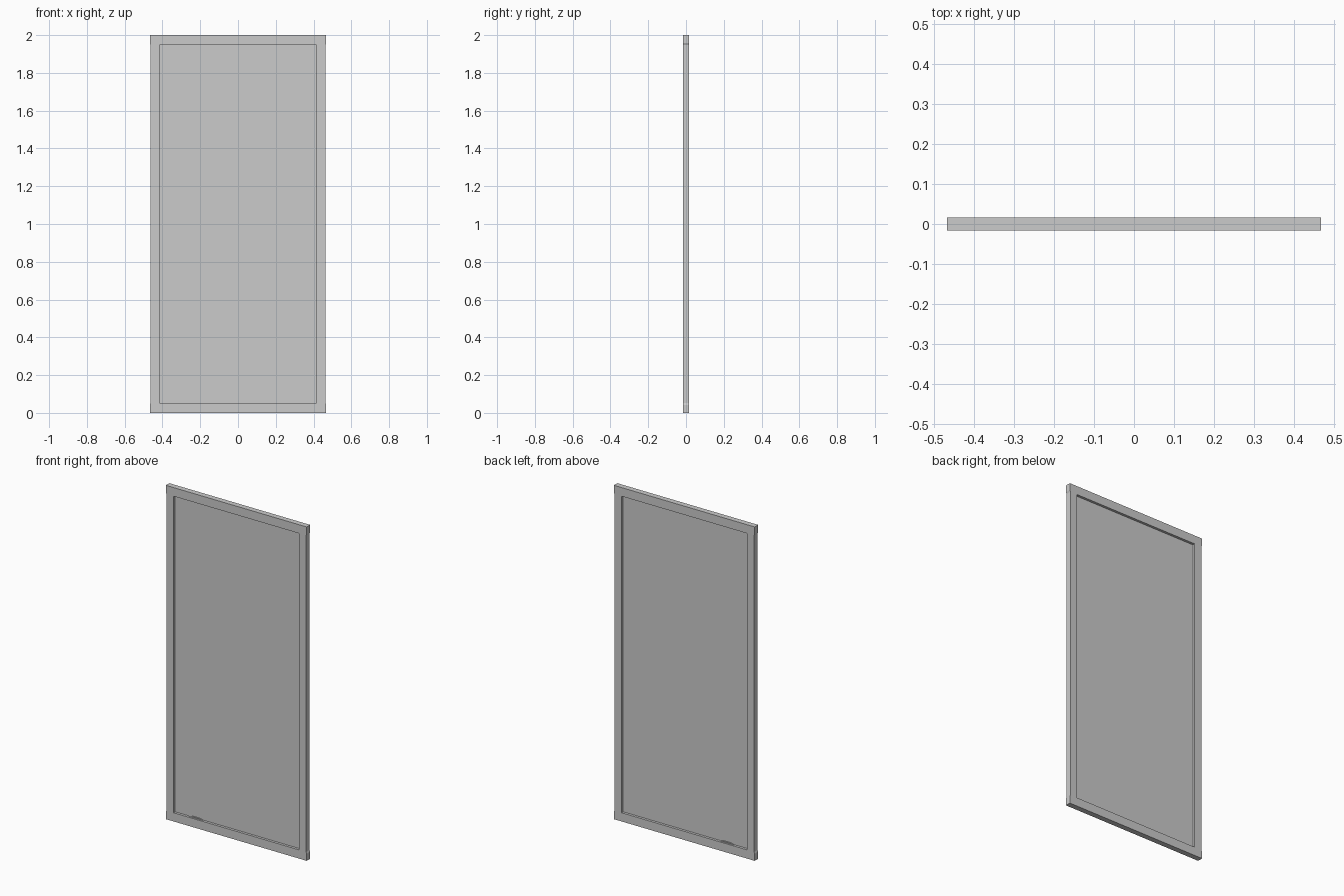
import bpy, bmesh

if "Cube" in bpy.data.objects:
    bpy.data.objects.remove(bpy.data.objects["Cube"])

T = 0.0165            # half thickness of frame
W, S = 0.467, 0.463   # half width at corners / along stiles
IN = 0.415            # half width of opening
R = 0.052             # rail height


def plate(name, outline, half):
    """Extrude an x-z outline symmetrically along y."""
    bm = bmesh.new()
    face = bm.faces.new([bm.verts.new((x, -half, z)) for x, z in outline])
    ext = bmesh.ops.extrude_face_region(bm, geom=[face])
    verts = [v for v in ext["geom"] if isinstance(v, bmesh.types.BMVert)]
    bmesh.ops.translate(bm, verts=verts, vec=(0, 2 * half, 0))
    bmesh.ops.recalc_face_normals(bm, faces=bm.faces)
    mesh = bpy.data.meshes.new(name)
    bm.to_mesh(mesh)
    bm.free()
    ob = bpy.data.objects.new(name, mesh)
    bpy.context.collection.objects.link(ob)
    return ob


# Rails with slightly flared corner ends
half_rail = [(W, 0), (W, 0.043), (S, R)]
rail = half_rail + [(-x, z) for x, z in reversed(half_rail)]
plate("bottom_rail", rail, T)
plate("top_rail", [(x, 2 - z) for x, z in rail], T)

# Side stiles between the rails
for side, name in ((-1, "left_stile"), (1, "right_stile")):
    plate(name, [(side * IN, R), (side * S, R),
                 (side * S, 2 - R), (side * IN, 2 - R)], T)

# Thin recessed screen, seated into the frame
plate("screen", [(-IN - .01, R - .01), (IN + .01, R - .01),
                 (IN + .01, 2.01 - R), (-IN - .01, 2.01 - R)], 0.0015)

# Small raised lip low on the left
plate("pull_lip", [(-0.32, R - .004), (-0.23, R - .004), (-0.23, R + .001),
                   (-0.25, R + .006), (-0.30, R + .006), (-0.32, R + .001)], 0.006)
